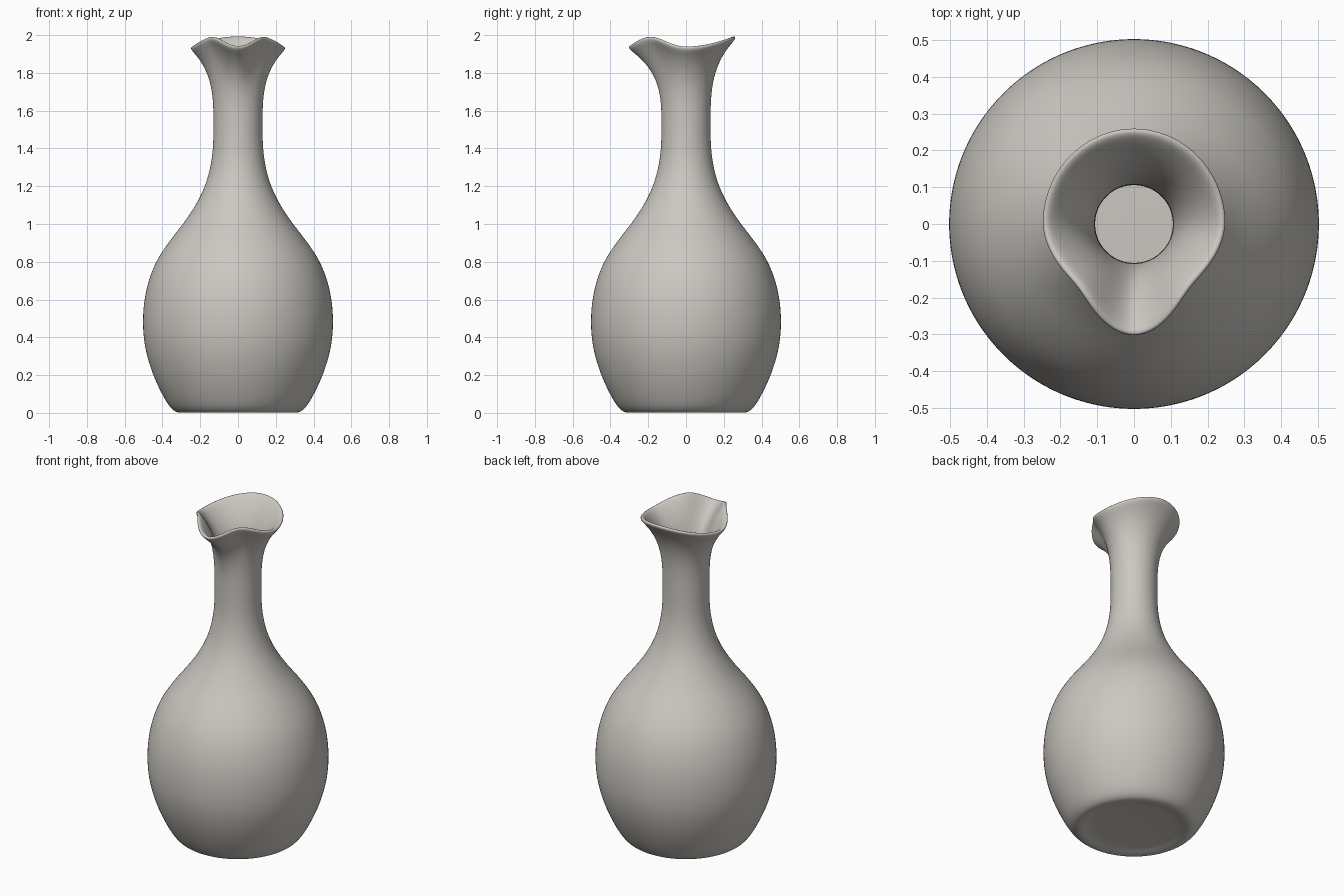
import bpy, bmesh, math

SEGMENTS = 48
NECK_Z, NECK_R, WALL = 1.5, 0.13, 0.024

cube = bpy.data.objects.get("Cube")
if cube:
    bpy.data.objects.remove(cube, do_unlink=True)


def catmull(p0, p1, p2, p3, t):
    return 0.5 * (2 * p1 + (p2 - p0) * t + (2 * p0 - 5 * p1 + 4 * p2 - p3) * t * t
                  + (3 * p1 - p0 - 3 * p2 + p3) * t ** 3)


def smooth_profile(points, steps):
    """Smooth curve through (radius, height) points."""
    pts = [points[0]] + points + [points[-1]]
    out = []
    for i in range(1, len(pts) - 2):
        for k in range(steps):
            out.append(tuple(catmull(*[pts[i + j][c] for j in (-1, 0, 1, 2)], k / steps)
                             for c in (0, 1)))
    return out + [points[-1]]


def keyed(keys, angle):
    """Ease between (degrees, value) keys, mirrored about the spout."""
    for (a0, v0), (a1, v1) in zip(keys, keys[1:]):
        if angle <= a1:
            t = (angle - a0) / (a1 - a0)
            return v0 + (v1 - v0) * t * t * (3 - 2 * t)
    return keys[-1][1]


# Lip shape, measured round from the spout (0) to the back (180)
rim_radius = [(0, 0.312), (46, 0.236), (95, 0.257), (180, 0.268)]
rim_height = [(0, 1.93), (35, 1.985), (90, 1.93), (180, 1.985)]

# Slightly dished foot, round belly and sloping shoulder
body = smooth_profile([
    (0.04, 0.018), (0.2, 0.016), (0.26, 0.01), (0.305, 0.0), (0.345, 0.015),
    (0.39, 0.075), (0.45, 0.2), (0.492, 0.34), (0.505, 0.48), (0.492, 0.63),
    (0.445, 0.78), (0.37, 0.9), (0.292, 1.0), (0.225, 1.1), (0.176, 1.2),
    (0.147, 1.3), (0.133, 1.4), (NECK_R, NECK_Z)], 2)

bm = bmesh.new()
rings = []


def add_ring(point):
    ring = []
    for i in range(SEGMENTS):
        a = 2 * math.pi * i / SEGMENTS
        r, z = point(math.degrees(min(a, 2 * math.pi - a)))
        ring.append(bm.verts.new((r * math.sin(a), -r * math.cos(a), z)))
    rings.append(ring)


for p in body:
    add_ring(lambda angle: p)

# Neck flaring into the wavy lip
LIP_STEPS = 13
for k in range(1, LIP_STEPS + 1):
    s = k / LIP_STEPS
    add_ring(lambda angle: (NECK_R + (keyed(rim_radius, angle) - NECK_R) * s ** 3.5,
                            NECK_Z + (keyed(rim_height, angle) - NECK_Z) * s))

# Faces wind outward so the wall thickens inward
bm.faces.new(list(reversed(rings[0])))
for low, high in zip(rings, rings[1:]):
    for i in range(SEGMENTS):
        j = (i + 1) % SEGMENTS
        bm.faces.new((low[i], low[j], high[j], high[i]))

mesh = bpy.data.meshes.new("carafe")
bm.to_mesh(mesh)
bm.free()
carafe = bpy.data.objects.new("carafe", mesh)
bpy.context.collection.objects.link(carafe)

# Warm grey ceramic
ceramic = bpy.data.materials.new("warm grey ceramic")
ceramic.use_nodes = True
colour = (0.6, 0.575, 0.535, 1)
ceramic.diffuse_color = colour
ceramic.node_tree.nodes["Principled BSDF"].inputs["Base Color"].default_value = colour
mesh.materials.append(ceramic)

# Hollow wall with a rounded rim
wall = carafe.modifiers.new("wall", 'SOLIDIFY')
wall.thickness, wall.offset = WALL, -1
rounding = carafe.modifiers.new("rounding", 'SUBSURF')
rounding.levels = rounding.render_levels = 2
for face in mesh.polygons:
    face.use_smooth = True
